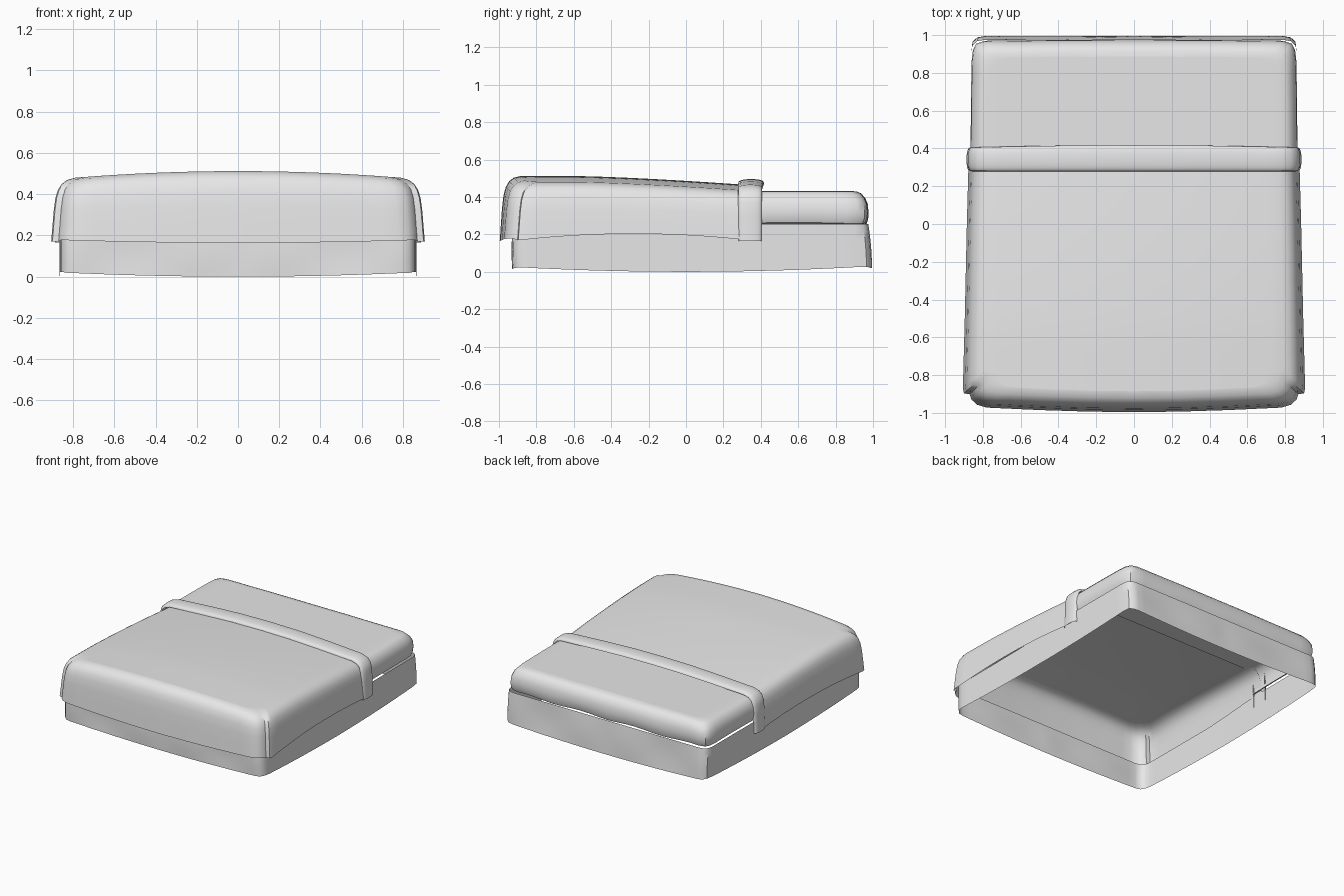
import bpy, bmesh, math
from mathutils import Vector

cube = bpy.data.objects.get("Cube")
if cube:
    bpy.data.objects.remove(cube, do_unlink=True)

fabric = bpy.data.materials.new("grey fabric")
fabric.use_nodes = True
fabric.diffuse_color = (0.8, 0.8, 0.8, 1)
fabric.node_tree.nodes["Principled BSDF"].inputs["Base Color"].default_value = (0.8, 0.8, 0.8, 1)


def loft(name, rows, faces_up=True):
    """Skin a grid of points for the +x half, then mirror it."""
    bm = bmesh.new()
    grid = [[bm.verts.new(p) for p in row] for row in rows]
    for a, b in zip(grid, grid[1:]):
        for i in range(len(a) - 1):
            bm.faces.new((a[i], a[i + 1], b[i + 1], b[i]))
    bmesh.ops.remove_doubles(bm, verts=bm.verts, dist=0.0005)
    bmesh.ops.recalc_face_normals(bm, faces=bm.faces)
    # Point the cloth outward: upward on covers, sideways on walls
    if faces_up:
        facing = sum(f.normal.z * f.calc_area() for f in bm.faces)
    else:
        facing = sum(f.normal.dot(f.calc_center_median()) for f in bm.faces)
    if facing < 0:
        bmesh.ops.reverse_faces(bm, faces=bm.faces)
    mesh = bpy.data.meshes.new(name)
    bm.to_mesh(mesh)
    bm.free()
    mesh.materials.append(fabric)
    obj = bpy.data.objects.new(name, mesh)
    bpy.context.collection.objects.link(obj)
    mirror = obj.modifiers.new("mirror", 'MIRROR')
    mirror.merge_threshold = 0.001
    bpy.ops.object.select_all(action='DESELECT')
    obj.select_set(True)
    bpy.context.view_layer.objects.active = obj
    bpy.ops.object.modifier_apply(modifier="mirror")
    bpy.ops.object.shade_smooth_by_angle(angle=math.radians(40))
    return obj


def subdivide(points, step):
    """Add points along long straight runs."""
    out = []
    for a, b in zip(points, points[1:]):
        a, b = Vector(a), Vector(b)
        n = max(1, round((b - a).length / step))
        out += [a.lerp(b, i / n) for i in range(n)]
    return out + [Vector(points[-1])]


def cover(name, outline, profile, hem, top, across=12):
    """Draped cloth: rounded sides rising from the hem to a crowned top."""
    start = outline[0][1]
    length = abs(outline[-1][1] - start)
    rows = []
    for x, y in subdivide(outline, 0.08):
        row = []
        for inset, t in profile:
            px = x * (1 - inset / 0.88)
            py = start + (y - start) * (1 - inset / length)
            low = hem(x, y)
            row.append((px, py, low + t * (top(px, py) - low)))
        for i in range(1, across + 1):
            qx = px * (1 - i / across)
            row.append((qx, py, top(qx, py)))
        rows.append(row)
    return loft(name, rows)


# Blanket with folded front corners, open at the head end
def blanket_top(x, y):
    fall = max(0, min(1, (y + 0.6) / 0.96))
    return 0.512 - 0.05 * fall ** 1.4 - 0.033 * (x / 0.8) ** 2


def blanket_hem(x, y):
    if y < -0.91:
        return 0.164 + 0.014 * (x / 0.86) ** 2
    return max(0.17, 0.203 - 0.033 * ((y + 0.28) / 0.6) ** 2)


cover("blanket",
      [(0.875, 0.36), (0.885, 0), (0.896, -0.5), (0.906, -0.87), (0.9, -0.897),
       (0.87, -0.901), (0.86, -0.93), (0.83, -0.957), (0.78, -0.972),
       (0.5, -0.985), (0.25, -0.993), (0, -0.996)],
      [(0, 0), (0.006, 0.25), (0.012, 0.5), (0.02, 0.7), (0.032, 0.83),
       (0.05, 0.92), (0.075, 0.975), (0.11, 1)],
      blanket_hem, blanket_top)

# Puffy sheet at the head end, tucked in along its lower edge
cover("mattress_sheet",
      [(0.865, 0.3), (0.864, 0.6), (0.86, 0.86), (0.853, 0.92), (0.835, 0.955),
       (0.79, 0.97), (0.4, 0.975), (0, 0.976)],
      [(0.035, 0), (0.012, 0.06), (0.002, 0.2), (0, 0.4), (0.004, 0.62),
       (0.018, 0.8), (0.04, 0.93), (0.06, 0.98), (0.09, 1)],
      lambda x, y: 0.247 + 0.006 * math.sin(13 * x + 5 * y),
      lambda x, y: 0.432)

# Turned-down band over the blanket edge
path = subdivide([(0.865, 0.165), (0.86, 0.3), (0.857, 0.37), (0.845, 0.41),
                  (0.82, 0.432), (0.78, 0.444), (0.5, 0.46), (0.25, 0.471), (0, 0.474)], 0.08)
rows = []
for i, p in enumerate(path):
    tangent = path[min(i + 1, len(path) - 1)] - path[max(i - 1, 0)]
    normal = Vector((tangent.y, -tangent.x)).normalized()
    if i == len(path) - 1:
        normal = Vector((0, 1))
    row = []
    for k in range(13):
        a = math.pi * k / 12
        q = p + normal * (0.024 * math.sin(a) ** 0.6 - 0.002)
        back = 0.012 * (1 - (p.x / 0.87) ** 2) * k / 12
        row.append((q.x, 0.342 - 0.063 * math.cos(a) + back, q.y))
    rows.append(row)
loft("folded_band", rows)

# Skirt wall, open above and below, with a gently curved lower edge
outline = subdivide([(0, -0.928), (0.79, -0.928), (0.83, -0.92), (0.855, -0.895),
                     (0.862, -0.85), (0.866, 0), (0.862, 0.9), (0.855, 0.945),
                     (0.83, 0.968), (0.79, 0.975), (0, 0.975)], 0.06)
rows = []
for x, y in outline:
    high = 0.22 + 0.035 * max(0, min(1, (y + 0.2) / 0.5))
    low = 0.026 * (x / 0.86) ** 2 * (y / 0.93) ** 2
    if y < -0.91 or y > 0.96:
        low *= 0.8
    row = []
    for i in range(7):
        t = i / 6
        wave = 0.005 * math.sin(9 * x) * math.sin(math.pi * t)
        flare = 0.02 * (1 - t) if y > 0.9 else 0
        side = math.copysign(1, y) if abs(y) > 0.9 else 0
        row.append((x, y + flare + wave * side, low + t * (high - low)))
    rows.append(row)
loft("bed_skirt", rows, faces_up=False)
